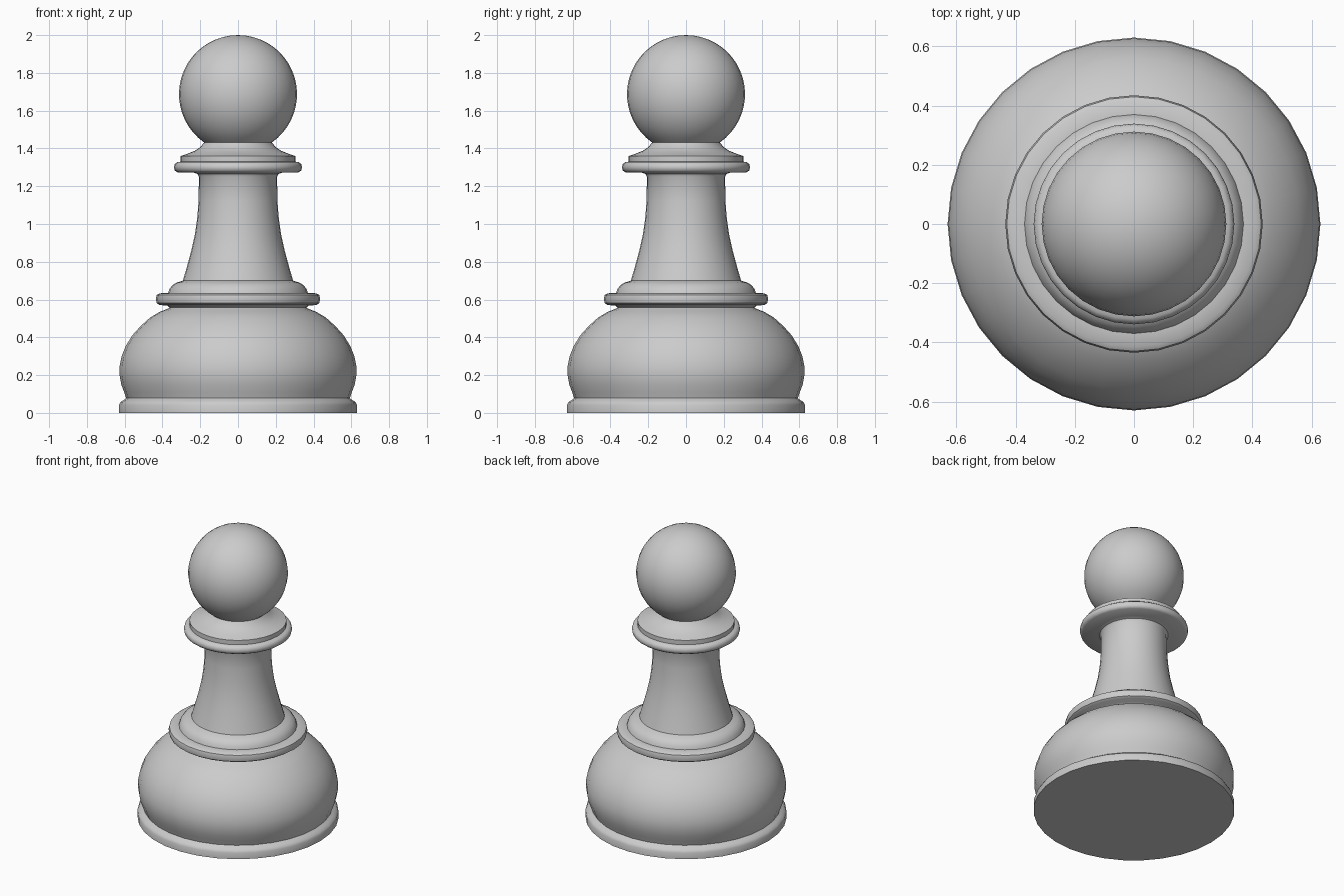
import bpy, bmesh
from math import sin, cos, pi, acos

SIDES = 32


def lathe(name, profile, angle=40):
    """Revolve (radius, height) points around z; zero radius makes a pole."""
    bm = bmesh.new()
    rings = []
    for r, z in profile:
        if r < 1e-5:
            rings.append([bm.verts.new((0, 0, z))] * SIDES)
        else:
            rings.append([bm.verts.new((r * cos(2 * pi * i / SIDES), r * sin(2 * pi * i / SIDES), z))
                          for i in range(SIDES)])
    for a, b in zip(rings, rings[1:]):
        for i in range(SIDES):
            j = (i + 1) % SIDES
            corners = list(dict.fromkeys((a[i], a[j], b[j], b[i])))
            bm.faces.new(corners)
    me = bpy.data.meshes.new(name)
    bm.to_mesh(me)
    bm.free()
    ob = bpy.data.objects.new(name, me)
    bpy.context.collection.objects.link(ob)
    bpy.ops.object.select_all(action='DESELECT')
    ob.select_set(True)
    bpy.context.view_layer.objects.active = ob
    bpy.ops.object.shade_smooth_by_angle(angle=angle * pi / 180)
    return ob


# Foot disc with a rounded upper edge
lathe("foot", [(0, 0), (0.63, 0), (0.63, 0.042), (0.622, 0.058), (0.605, 0.068), (0.592, 0.078)])

# Bulging lower body
lathe("lower_body", [(0.592, 0.078), (0.603, 0.11), (0.618, 0.15), (0.627, 0.20), (0.627, 0.245),
                     (0.616, 0.30), (0.594, 0.355), (0.56, 0.41), (0.515, 0.46), (0.465, 0.505),
                     (0.415, 0.535), (0.375, 0.55), (0.362, 0.558)])

# Lower ring and the rounded step above it
lathe("lower_ring", [(0.362, 0.558), (0.375, 0.568), (0.415, 0.571), (0.43, 0.581), (0.435, 0.603),
                     (0.43, 0.624), (0.415, 0.633), (0.37, 0.635)])
lathe("stem_step", [(0.37, 0.635), (0.363, 0.656), (0.347, 0.676), (0.325, 0.69), (0.292, 0.70)])

# Tapering stem
lathe("stem", [(0.292, 0.70), (0.27, 0.775), (0.247, 0.86), (0.228, 0.945), (0.216, 1.03),
               (0.209, 1.12), (0.207, 1.25), (0.215, 1.265)])

# Collar and the flared neck above it
lathe("collar", [(0.215, 1.265), (0.235, 1.272), (0.322, 1.274), (0.335, 1.284), (0.339, 1.30),
                 (0.335, 1.317), (0.322, 1.327), (0.304, 1.33)])
lathe("neck", [(0.304, 1.33), (0.304, 1.36), (0.265, 1.373), (0.23, 1.387), (0.203, 1.405),
               (0.189, 1.42), (0.179, 1.432)])

# Round head, starting where the neck ends
R, CZ, STEPS = 0.3125, 1.6875, 20
start = acos((1.432 - CZ) / R)
head = [(R * sin(start * (1 - k / STEPS)), CZ + R * cos(start * (1 - k / STEPS))) for k in range(STEPS + 1)]
lathe("head", head)
